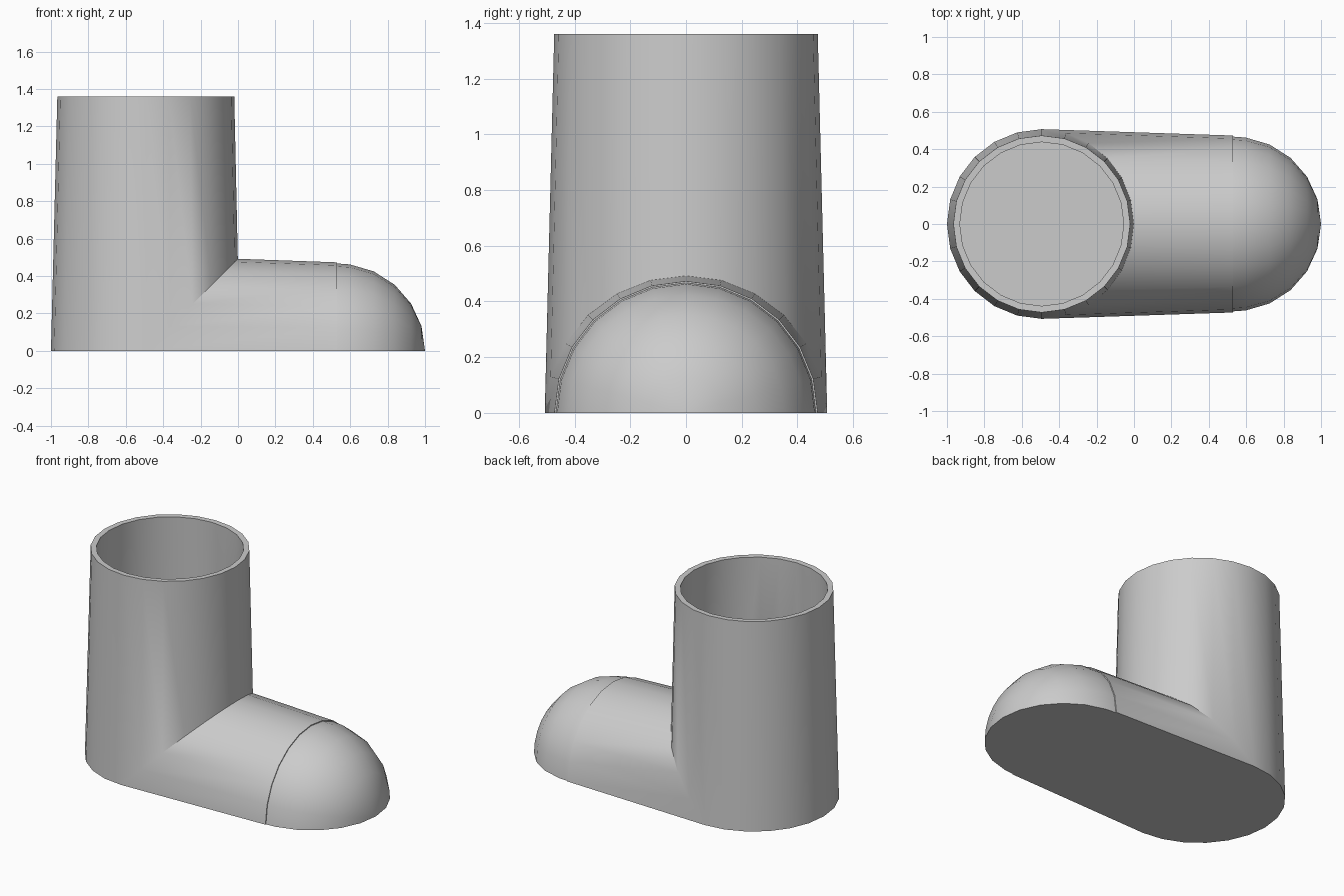
import bpy, bmesh
from math import sin, cos, pi, radians

cube = bpy.data.objects.get("Cube")
if cube:
    bpy.data.objects.remove(cube)

SIDES = 24
LEG_X = -0.493      # axis of the leg
SEAM_X = 0.53       # where the foot meets the toe cap
WALL = 0.035

grey = bpy.data.materials.new("plain grey")
grey.use_nodes = True
grey.diffuse_color = (0.6, 0.6, 0.6, 1)
grey.node_tree.nodes["Principled BSDF"].inputs["Base Color"].default_value = (0.6, 0.6, 0.6, 1)


def finish(bm, name):
    """Turn a one-sided skin into a walled, smooth-shaded object."""
    bmesh.ops.recalc_face_normals(bm, faces=bm.faces)
    sole = min(bm.faces, key=lambda f: f.calc_center_median().z)
    if sole.normal.z > 0:
        bmesh.ops.reverse_faces(bm, faces=bm.faces)
    mesh = bpy.data.meshes.new(name)
    bm.to_mesh(mesh)
    bm.free()
    mesh.materials.append(grey)
    obj = bpy.data.objects.new(name, mesh)
    bpy.context.collection.objects.link(obj)
    bpy.ops.object.select_all(action='DESELECT')
    obj.select_set(True)
    bpy.context.view_layer.objects.active = obj
    shell = obj.modifiers.new("wall", 'SOLIDIFY')
    shell.thickness = WALL
    shell.offset = -1
    bpy.ops.object.modifier_apply(modifier=shell.name)
    bpy.ops.object.shade_smooth_by_angle(angle=radians(40))
    return obj


def bridge(bm, a, b, closed=False):
    for i in range(len(a) if closed else len(a) - 1):
        j = (i + 1) % len(a)
        bm.faces.new((a[i], a[j], b[j], b[i]))


# Leg and foot: two tapered tubes meeting at a 45 degree mitre
bm = bmesh.new()
top, bend, foot_end = [], [], []
for i in range(SIDES):
    a = -pi / 2 + 2 * pi * i / SIDES
    c, s = cos(a), sin(a)
    front = i <= SIDES // 2
    r = 0.507 - 0.015 * max(c, 0)
    top.append(bm.verts.new((LEG_X + 0.473 * c, 0.473 * s, 1.36)))
    bend.append(bm.verts.new((LEG_X + r * c, r * s, max(c * r, 0))))
    if front:
        foot_end.append(bm.verts.new((SEAM_X, 0.473 * s, 0.473 * max(c, 0))))
bridge(bm, top, bend, closed=True)
half = SIDES // 2
bridge(bm, bend[:half + 1], foot_end)
# Sole under the heel and foot
bm.faces.new(bend[half:] + [bend[0], foot_end[0], foot_end[-1]])
finish(bm, "leg_and_foot")

# Toe cap: quarter sphere, slightly narrower than the foot
bm = bmesh.new()
rings = []
for k in range(6):
    t = 0 if k == 0 else pi / 22 * (2 * k - 1)
    rings.append([bm.verts.new((SEAM_X + 0.47 * sin(t), 0.467 * cos(t) * sin(a),
                                0.467 * cos(t) * max(cos(a), 0)))
                  for a in (-pi / 2 + pi * i / half for i in range(half + 1))])
for a, b in zip(rings, rings[1:]):
    bridge(bm, a, b)
tip = bm.verts.new((SEAM_X + 0.47, 0, 0))
for i in range(half):
    bm.faces.new((rings[-1][i], rings[-1][i + 1], tip))
# Sole under the toes
bm.faces.new([r[0] for r in rings] + [tip] + [r[-1] for r in reversed(rings)])
finish(bm, "toe_cap")
